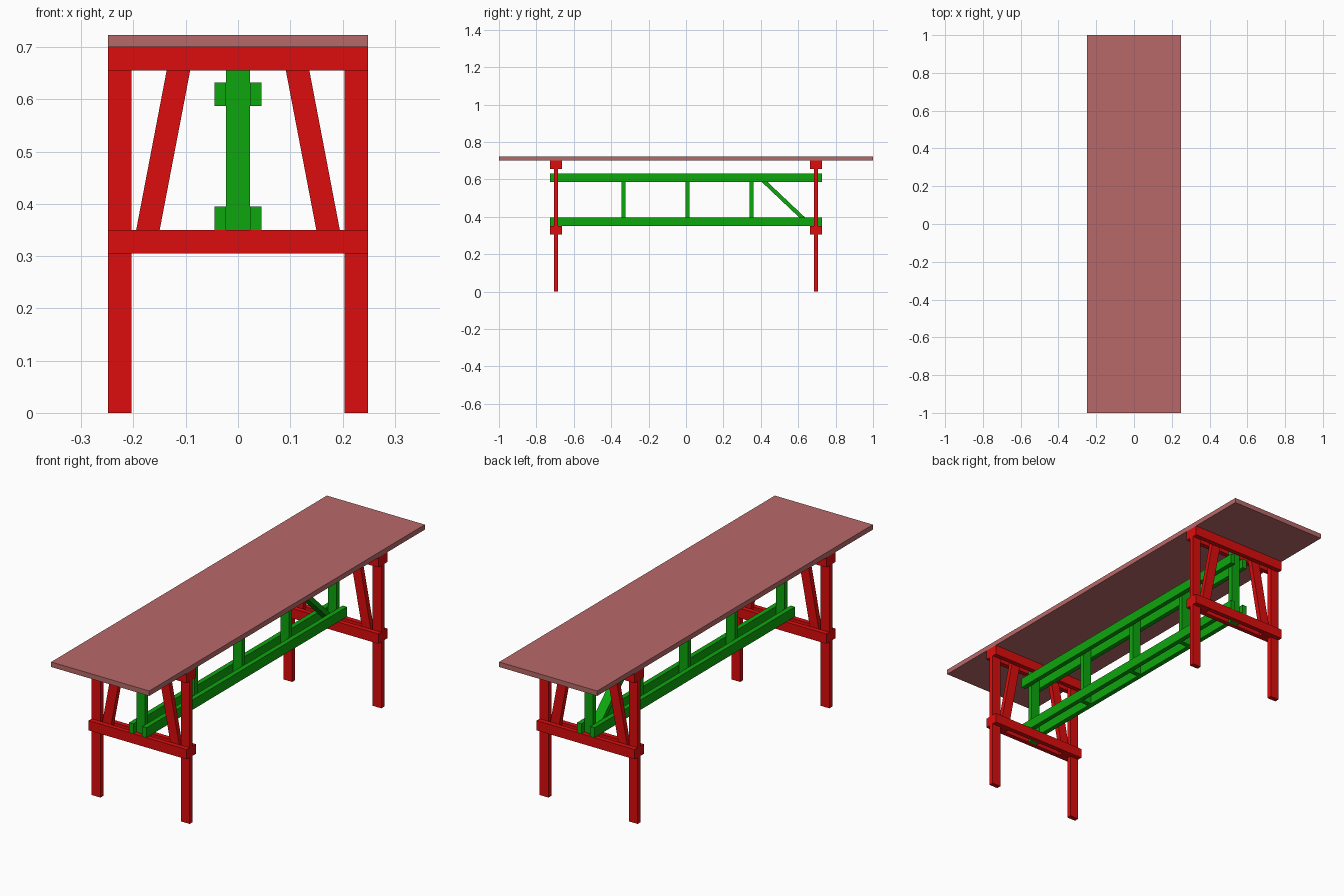
import bpy, bmesh

if "Cube" in bpy.data.objects:
    bpy.data.objects.remove(bpy.data.objects["Cube"])

W, T = 0.045, 0.022          # slat width and thickness
END_Y = 0.695                # trestle plane


def material(name, color):
    m = bpy.data.materials.new(name)
    m.diffuse_color = color
    m.use_nodes = True
    m.node_tree.nodes["Principled BSDF"].inputs["Base Color"].default_value = m.diffuse_color
    return m


red = material("red_paint", (0.72, 0.004, 0.004, 1))
green = material("green_paint", (0.004, 0.38, 0.004, 1))
rose = material("rose_board", (0.48, 0.14, 0.14, 1))


def bar(name, mat, bottom, top, sx, sy):
    """Box with level ends, sheared from the bottom centre to the top centre."""
    bm = bmesh.new()
    bmesh.ops.create_cube(bm, size=1)
    for v in bm.verts:
        c = top if v.co.z > 0 else bottom
        v.co = (c[0] + v.co.x * sx, c[1] + v.co.y * sy, c[2])
    me = bpy.data.meshes.new(name)
    bm.to_mesh(me)
    bm.free()
    me.materials.append(mat)
    ob = bpy.data.objects.new(name, me)
    bpy.context.collection.objects.link(ob)
    return ob


def post(name, mat, x, y, z0, z1, sx, sy):
    return bar(name, mat, (x, y, z0), (x, y, z1), sx, sy)


# Table top
post("table_top", rose, 0, 0, 0.70, 0.723, 0.498, 2.0)

# Two end trestles: legs, slanted braces and doubled cross rails
for y in (-END_Y, END_Y):
    for s in (-1, 1):
        post("leg", red, s * 0.2265, y, 0, 0.70, W, T)
        bar("slanted_brace", red, (s * 0.181, y, 0.305), (s * 0.1055, y, 0.70), W, T)
        for z in (0.305, 0.655):
            post("cross_rail", red, 0, y + s * T, z, z + W, 0.498, T)

# Long stretcher: paired beams with uprights between them
for s in (-1, 1):
    for z in (0.35, 0.587):
        post("long_beam", green, s * (W + T) / 2, 0, z, z + W, T, 1.454)
for y in (-0.335, 0.008, 0.35):
    post("stretcher_upright", green, 0, y, 0.35, 0.632, W, T)
for y in (-END_Y, END_Y):
    post("end_upright", green, 0, y, 0.305, 0.70, W, T)

# Single diagonal strut in the last bay
bar("diagonal_strut", green, (0, 0.67, 0.35), (0, 0.372, 0.632), W, 0.031)
